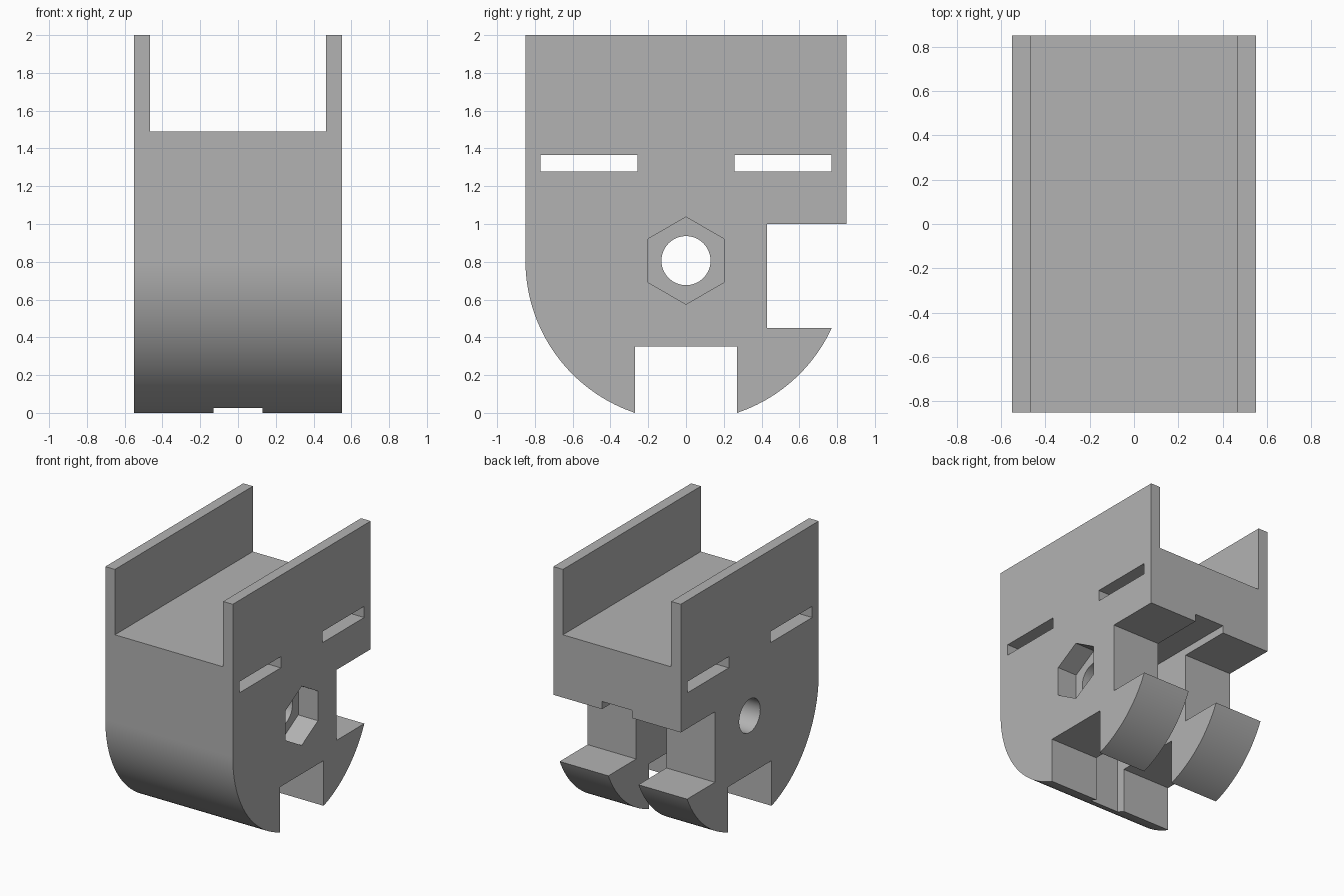
import bpy
import bmesh
from math import cos, sin, pi, radians
from mathutils import Vector

if "Cube" in bpy.data.objects:
    bpy.data.objects.remove(bpy.data.objects["Cube"])

AXLE_Z = 0.806      # height of the round base's centre
RADIUS = 0.85
HALF_W = 0.55

grey = bpy.data.materials.new("plain grey")
grey.use_nodes = True
grey.diffuse_color = (0.45, 0.45, 0.45, 1)
grey.node_tree.nodes["Principled BSDF"].inputs["Base Color"].default_value = grey.diffuse_color


def prism(name, outline, x0, x1):
    """Extrude a (y, z) outline from x0 to x1."""
    bm = bmesh.new()
    face = bm.faces.new([bm.verts.new((x0, y, z)) for y, z in outline])
    ext = bmesh.ops.extrude_face_region(bm, geom=[face])
    moved = [g for g in ext["geom"] if isinstance(g, bmesh.types.BMVert)]
    bmesh.ops.translate(bm, verts=moved, vec=Vector((x1 - x0, 0, 0)))
    bmesh.ops.recalc_face_normals(bm, faces=bm.faces)
    mesh = bpy.data.meshes.new(name)
    bm.to_mesh(mesh)
    bm.free()
    mesh.materials.append(grey)
    obj = bpy.data.objects.new(name, mesh)
    bpy.context.scene.collection.objects.link(obj)
    return obj


def box(name, x0, x1, y0, y1, z0, z1):
    return prism(name, [(y0, z0), (y1, z0), (y1, z1), (y0, z1)], x0, x1)


def arc(radius, start, end, steps):
    angles = [start + (end - start) * i / steps for i in range(steps + 1)]
    return [(radius * cos(a), AXLE_Z + radius * sin(a)) for a in angles]


# Block with a half-round base
outline = arc(RADIUS, pi, 2 * pi, 96) + [(RADIUS, 2), (-RADIUS, 2)]
body = prism("housing_block", outline, -HALF_W, HALF_W)

# Shapes to cut away
cutters = [
    box("top_channel", -0.467, 0.467, -1, 1, 1.49, 2.2),
    box("base_notch", -1, 1, -0.27, 0.27, -0.2, 0.352),
    box("back_notch", -1, 1, 0.428, 1, 0.45, 1.0),
    box("middle_slot", -0.13, 0.13, -0.34, 1.1, -0.3, 1.06),
    prism("axle_hole", arc(0.13, 0, 2 * pi, 64)[:-1], -1, 1),
    prism("hex_recess", arc(0.231, pi / 6, pi / 6 + 2 * pi, 6)[:-1], 0.38, 1),
]
for side in (-1, 1):
    y0, y1 = sorted((side * 0.258, side * 0.77))
    cutters.append(box("strap_slit", -1, 1, y0, y1, 1.278, 1.365))

for cutter in cutters:
    cutter.hide_render = True
    cut = body.modifiers.new(cutter.name, "BOOLEAN")
    cut.operation = "DIFFERENCE"
    cut.solver = "EXACT"
    cut.object = cutter

# Bake the cuts and drop the helpers
bpy.context.view_layer.update()
depsgraph = bpy.context.evaluated_depsgraph_get()
baked = bpy.data.meshes.new_from_object(body.evaluated_get(depsgraph))
body.modifiers.clear()
body.data = baked
for cutter in cutters:
    bpy.data.objects.remove(cutter)

# Smooth the curved walls, keep the edges sharp
bpy.ops.object.select_all(action="DESELECT")
body.select_set(True)
bpy.context.view_layer.objects.active = body
bpy.ops.object.shade_smooth_by_angle(angle=radians(25))
